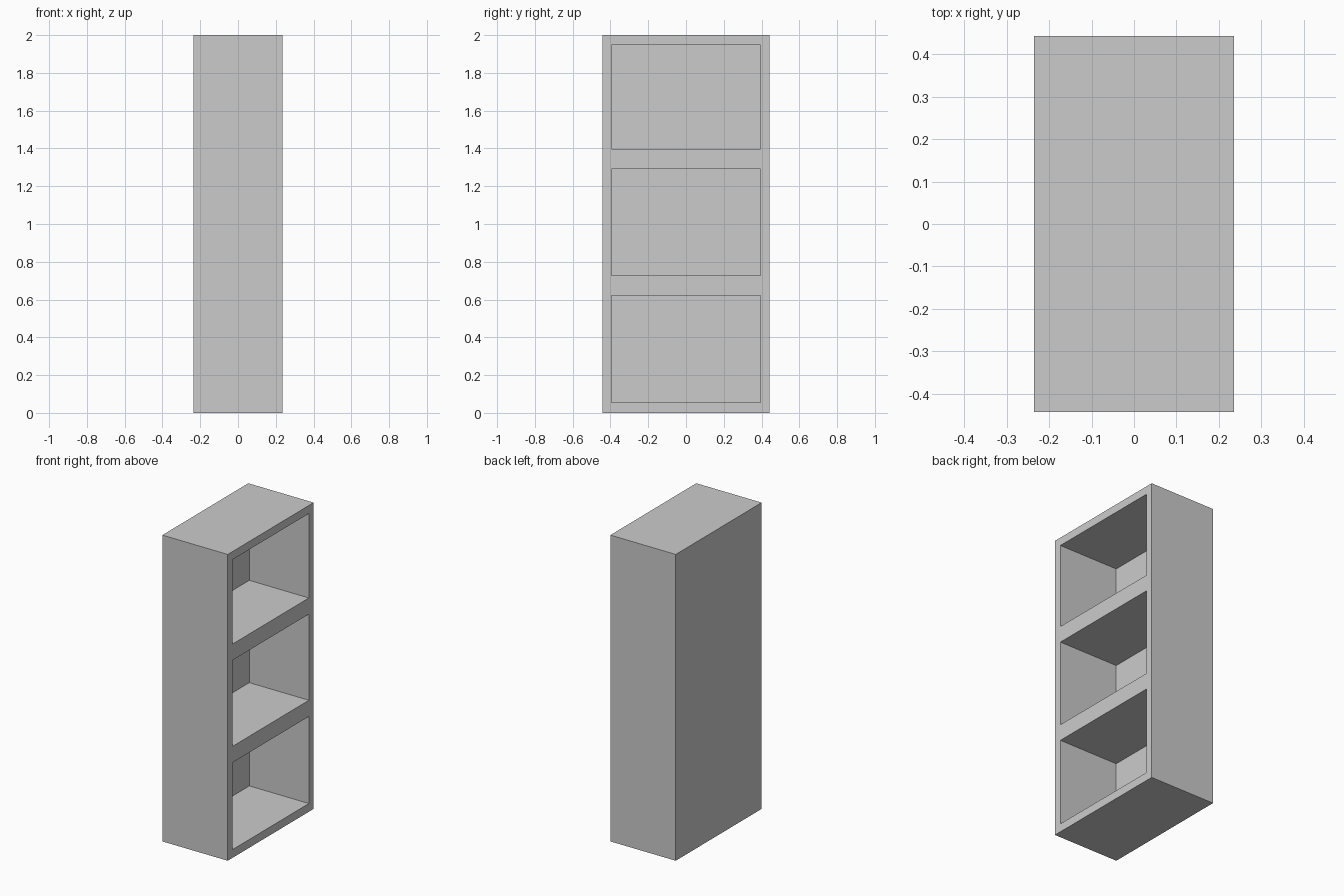
import bpy

if "Cube" in bpy.data.objects:
    bpy.data.objects.remove(bpy.data.objects["Cube"])

HALF_X, HALF_Y, HEIGHT = 0.236, 0.443, 2.0
INNER_Y, BACK_X = 0.394, -0.194
BAYS = [(0.054, 0.622), (0.728, 1.29), (1.396, 1.947)]


def box(name, lo, hi):
    bpy.ops.mesh.primitive_cube_add(size=1, location=[(a + b) / 2 for a, b in zip(lo, hi)])
    ob = bpy.context.object
    ob.name = name
    ob.scale = [b - a for a, b in zip(lo, hi)]
    bpy.ops.object.transform_apply(location=True, rotation=False, scale=True)
    return ob


# Solid cabinet block
cabinet = box("bookcase_body", (-HALF_X, -HALF_Y, 0), (HALF_X, HALF_Y, HEIGHT))

# Three shelf bays hollowed out from the open +x side
for i, (z0, z1) in enumerate(BAYS):
    cutter = box(f"bay_cutter_{i + 1}", (BACK_X, -INNER_Y, z0), (HALF_X + 0.1, INNER_Y, z1))
    cutter.hide_render = True
    mod = cabinet.modifiers.new("shelf_bay", 'BOOLEAN')
    mod.operation = 'DIFFERENCE'
    mod.solver = 'EXACT'
    mod.object = cutter
    bpy.context.view_layer.objects.active = cabinet
    bpy.ops.object.modifier_apply(modifier=mod.name)
    bpy.data.objects.remove(cutter, do_unlink=True)
